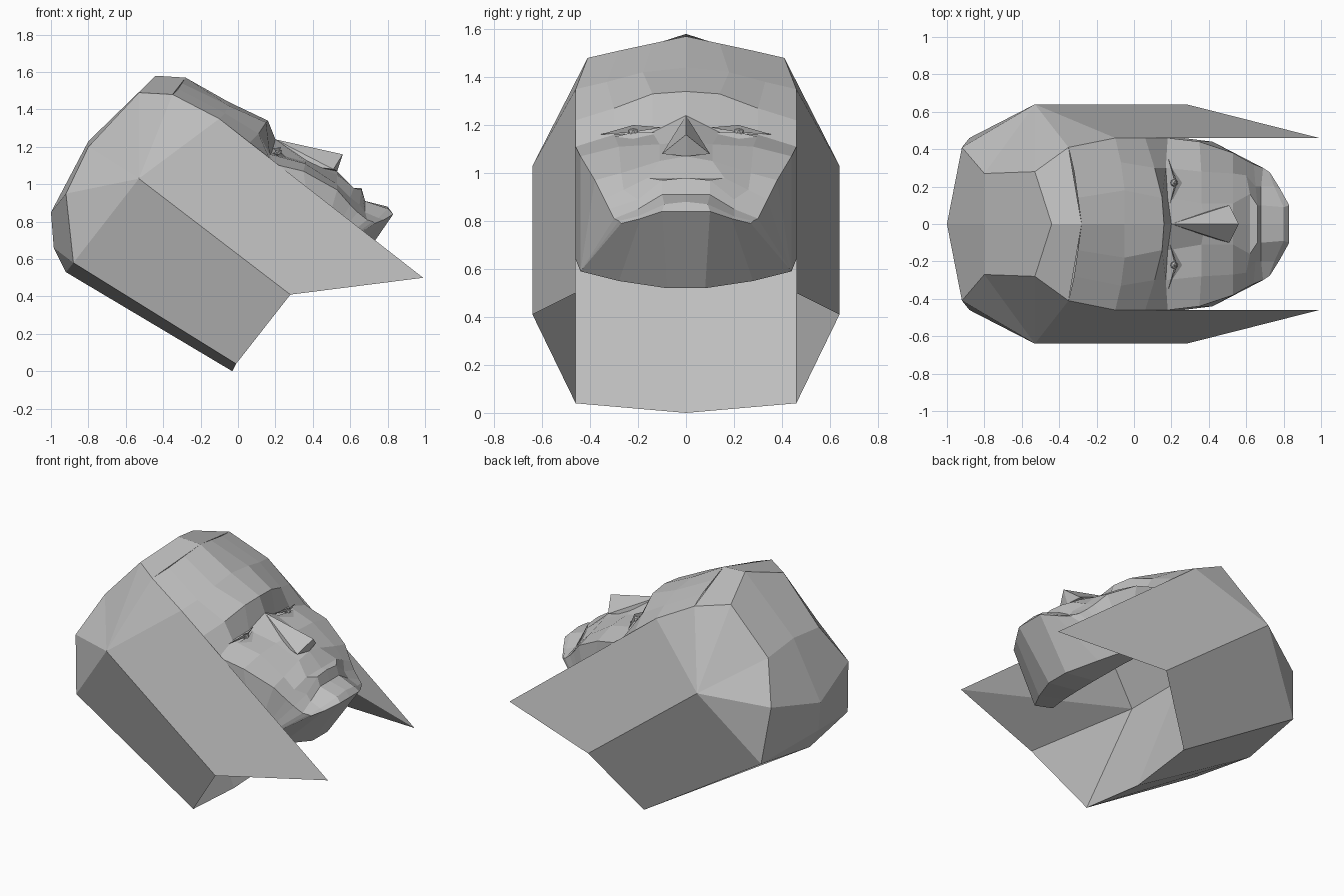
import bpy, bmesh
from mathutils import Vector

if "Cube" in bpy.data.objects:
    bpy.data.objects.remove(bpy.data.objects["Cube"])

gray = bpy.data.materials.new("stone gray")
gray.diffuse_color = (0.52, 0.52, 0.52, 1)
gray.use_nodes = True
gray.node_tree.nodes["Principled BSDF"].inputs["Base Color"].default_value = gray.diffuse_color


def mirrored_part(name, polygons):
    """Build the +y half from polygons of points, mirror it over y and weld the seam."""
    bm = bmesh.new()
    for side in (1, -1):
        for poly in polygons:
            pts = [Vector((p[0], p[1] * side, p[2])) for p in poly]
            bm.faces.new([bm.verts.new(p) for p in pts])
    bmesh.ops.remove_doubles(bm, verts=bm.verts, dist=0.0005)
    bmesh.ops.recalc_face_normals(bm, faces=bm.faces)
    mesh = bpy.data.meshes.new(name)
    bm.to_mesh(mesh)
    bm.free()
    mesh.materials.append(gray)
    obj = bpy.data.objects.new(name, mesh)
    bpy.context.collection.objects.link(obj)
    return obj


# Hair: shared corner points of the +y half
front_top, crown = (-.28, 0, 1.57), (-.44, 0, 1.58)
back_high, back_mid = (-.80, 0, 1.23), (-1.0, 0, .85)
back_low, nape, hem = (-.985, 0, .66), (-.92, 0, .53), (-.03, 0, 0)
temple, hairline = (-.35, .41, 1.48), (-.10, .46, 1.35)
crown_side, back_side = (-.53, .28, 1.49), (-.80, .27, 1.20)
rear_side, nape_side = (-.92, .41, .95), (-.88, .46, .58)
ridge_top, ridge_low = (-.53, .64, 1.03), (.28, .64, .41)
tip, hem_side = (.99, .46, .50), (-.01, .46, .04)
inner, inner_mid = (-.37, .46, .87), (-.37, 0, .87)

mirrored_part("hair", [
    # crown and back of the skull
    (front_top, crown, crown_side, temple),
    (crown, back_high, back_side, crown_side),
    (crown_side, back_side, ridge_top),
    (crown_side, ridge_top, temple),
    (back_high, back_mid, rear_side, back_side),
    (back_side, rear_side, ridge_top),
    (back_mid, back_low, nape_side, rear_side),
    (back_low, nape, nape_side),
    (rear_side, nape_side, ridge_top),
    # outer side panels
    (temple, ridge_top, hairline),
    (hairline, ridge_top, ridge_low, tip),
    (ridge_top, nape_side, hem_side, ridge_low),
    # underside, inner sides and wall behind the face
    (nape, hem, hem_side, nape_side),
    (hem, inner_mid, inner, hem_side),
    (ridge_low, hem_side, inner),
    (tip, ridge_low, inner),
    (hairline, tip, inner),
    (inner_mid, front_top, temple),
    (inner_mid, temple, hairline),
    (inner_mid, hairline, inner),
])

# Face: rows from the hairline to the throat, each from the middle outward
rows = [
    [(-.28, 0, 1.57), (-.30, .14, 1.54), (-.32, .28, 1.51), temple],
    [(-.05, 0, 1.44), (-.05, .18, 1.42), (-.07, .33, 1.38), hairline],
    [(.16, 0, 1.34), (.15, .14, 1.33), (.11, .30, 1.27), (.06, .46, 1.22)],   # brow
    [(.20, 0, 1.24), (.18, .14, 1.17), (.17, .30, 1.16), (.18, .46, 1.11)],   # eye socket
    [(.38, 0, 1.13), (.36, .11, 1.12), (.36, .28, 1.11), (.35, .44, 1.07)],   # cheek
    [(.53, 0, 1.07), (.53, .11, 1.05), (.53, .27, 1.00), (.53, .38, .97)],
    [(.62, 0, .98), (.62, .16, .98), (.60, .26, .93), (.60, .34, .89)],       # upper lip
    [(.66, 0, .98), (.66, .10, .97), (.65, .20, .89), (.64, .32, .85)],
    [(.68, 0, .91), (.68, .10, .91), (.68, .20, .85), (.69, .30, .81)],       # mouth
    [(.80, 0, .88), (.80, .09, .87), (.75, .20, .82), (.72, .28, .80)],       # lower lip
    [(.83, 0, .84), (.83, .10, .84), (.78, .19, .81), (.73, .27, .79)],       # chin
    [(.61, 0, .52), (.61, .08, .52), (.52, .28, .55), (.42, .44, .59)],       # jaw underside
    [(.38, 0, .55), (.38, .08, .55), (.32, .28, .60), (.26, .46, .64)],
]
face = []
for a, b in zip(rows, rows[1:]):
    for i in range(3):
        face.append((a[i], a[i + 1], b[i + 1], b[i]))
jaw, jaw_back = rows[-2][3], rows[-1][3]
for a, b in zip(rows[3:10], rows[4:11]):
    face.append((a[3], jaw, b[3]))
face.append((rows[3][3], jaw_back, jaw))
mirrored_part("face", face)

# Nose: wedge with a sharp ridge and wide nostrils
bridge, nose_tip, wing, nose_base = (.20, 0, 1.24), (.56, 0, 1.16), (.51, .10, 1.08), (.53, 0, 1.07)
mirrored_part("nose", [
    (bridge, nose_tip, wing), (nose_tip, nose_base, wing), (bridge, wing, (.36, .06, 1.10)),
    (bridge, (.36, .06, 1.10), (.36, 0, 1.09)), ((.36, 0, 1.09), (.36, .06, 1.10), wing, nose_base),
])

# Eyelids: slim raised folds over each eye
mirrored_part("eyelids", [
    ((.19, .10, 1.19), (.23, .22, 1.20), (.18, .36, 1.16), (.22, .22, 1.17)),
    ((.19, .10, 1.17), (.23, .22, 1.17), (.19, .34, 1.14), (.27, .22, 1.13)),
])

# Pupils: tiny beads
for label, y in (("left", .22), ("right", -.22)):
    bpy.ops.mesh.primitive_ico_sphere_add(subdivisions=1, radius=.022, location=(.215, y, 1.17))
    bead = bpy.context.object
    bead.name = label + "_pupil"
    bead.data.materials.append(gray)
